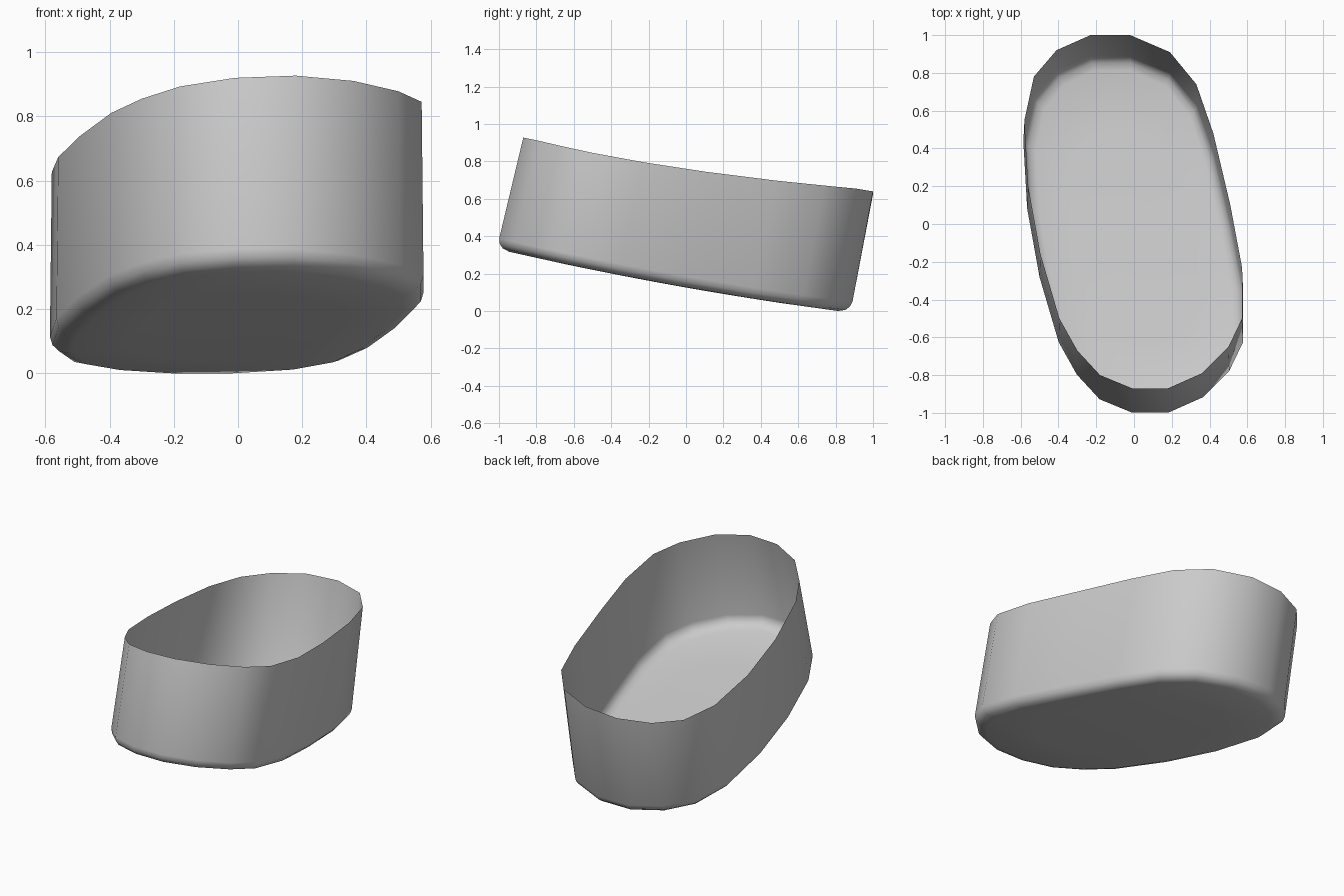
import bpy
import bmesh

if "Cube" in bpy.data.objects:
    bpy.data.objects.remove(bpy.data.objects["Cube"])

# Slanted oval outline of the rim, seen from above
RIM = [(-.02, 1.0), (.19, .91), (.33, .74), (.42, .48), (.51, .10),
       (.572, -.23), (.572, -.50), (.50, -.65), (.36, -.79), (.18, -.87),
       (-.01, -.87), (-.18, -.80), (-.30, -.67), (-.395, -.50), (-.495, -.16),
       (-.56, .20), (-.58, .55), (-.53, .78), (-.41, .92), (-.23, 1.0)]
CENTRE_Y = -.055


def rim_z(x, y):
    return .765 - .155 * y + .04 * y * y + .05 * x - .08 * x * x


def floor_z(y):
    return .135 - .1766 * y + .026 * y * y


def lower_ring(inset, lift, scale=1.0):
    """Outline at the foot of the wall, shrunk inward and lifted off the floor."""
    ring = []
    for x, y in RIM:
        lx = x * 1.01 * (1 - inset / .58) * scale
        ly = CENTRE_Y + (y * 1.01 - .12 - CENTRE_Y) * (1 - inset / .95) * scale
        ly -= .2 * (.06 - lift)
        ring.append((lx, ly, floor_z(ly) + lift))
    return ring


# Rim, wall foot, rounded bottom edge, then the gently curved floor
rings = [[(x, y, rim_z(x, y)) for x, y in RIM],
         lower_ring(0, .06), lower_ring(.008, .033), lower_ring(.028, .012),
         lower_ring(.065, .001), lower_ring(.07, 0, .66), lower_ring(.07, 0, .33)]

bm = bmesh.new()
loops = [[bm.verts.new(p) for p in ring] for ring in rings]
n = len(RIM)
for a, b in zip(loops, loops[1:]):
    for i in range(n):
        j = (i + 1) % n
        bm.faces.new((a[i], a[j], b[j], b[i]))
middle = bm.verts.new((0, CENTRE_Y, floor_z(CENTRE_Y)))
for i in range(n):
    bm.faces.new((loops[-1][i], loops[-1][(i + 1) % n], middle))

# Smooth, thin open tub with outward normals
for f in bm.faces:
    f.smooth = True
bm.normal_update()
if sum(f.normal.z for f in bm.faces) > 0:
    bmesh.ops.reverse_faces(bm, faces=bm.faces[:])
mesh = bpy.data.meshes.new("open_tub")
bm.to_mesh(mesh)
bm.free()
tub = bpy.data.objects.new("open_tub", mesh)
bpy.context.collection.objects.link(tub)

# Rest on the ground
low = min(v.co.z for v in mesh.vertices)
for v in mesh.vertices:
    v.co.z -= low
